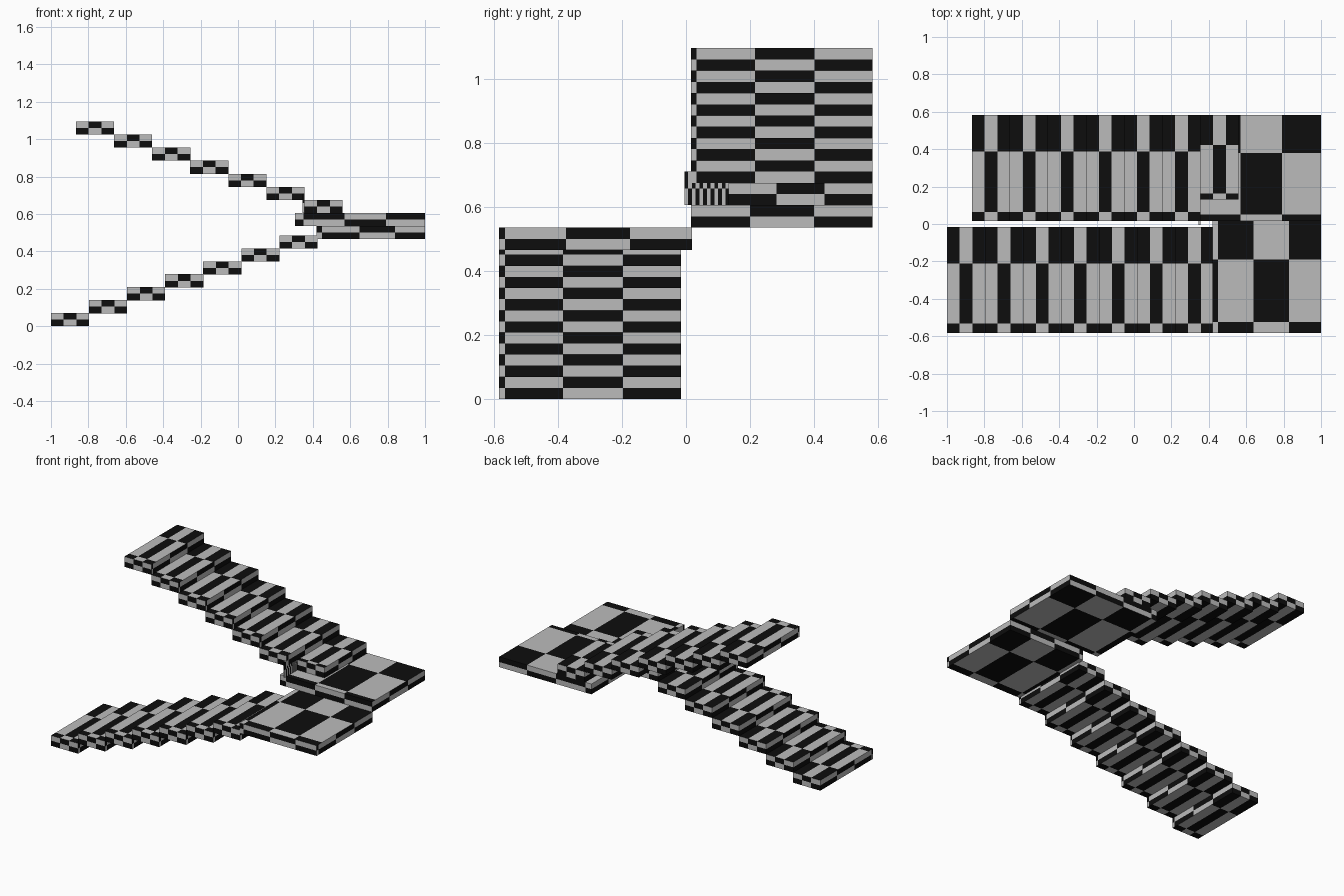
import bpy, bmesh

if "Cube" in bpy.data.objects:
    bpy.data.objects.remove(bpy.data.objects["Cube"])

def material(name, v):
    m = bpy.data.materials.new(name)
    m.diffuse_color = (v, v, v, 1)
    m.use_nodes = True
    m.node_tree.nodes["Principled BSDF"].inputs["Base Color"].default_value = m.diffuse_color
    return m

GREY = material("light grey", 0.5)
BLACK = material("black", 0.004)

def panel(bm, axis, level, us, vs, flip, odd):
    """Checkered rectangle across one axis, cut at the us and vs lines."""
    a, b = [i for i in range(3) if i != axis]
    for i in range(len(us) - 1):
        for j in range(len(vs) - 1):
            verts = []
            for u, v in ((us[i], vs[j]), (us[i+1], vs[j]),
                         (us[i+1], vs[j+1]), (us[i], vs[j+1])):
                p = [0, 0, 0]
                p[axis], p[a], p[b] = level, u, v
                verts.append(bm.verts.new(p))
            if flip:
                verts.reverse()
            bm.faces.new(verts).material_index = (i + j + odd) % 2

def slab(name, lo, hi, top_x, top_y, front_x, side_y, odd_top, odd_front, odd_side):
    """Box with its own check lines on the top, front and end faces."""
    bm = bmesh.new()
    def lines(k, cuts):
        return [lo[k]] + list(cuts) + [hi[k]]
    z = lines(2, [(lo[2] + hi[2]) / 2])
    for level, end in ((lo, 0), (hi, 1)):
        panel(bm, 2, level[2], lines(0, top_x), lines(1, top_y), not end, odd_top)
        panel(bm, 1, level[1], lines(0, front_x), z, end, odd_front)
        panel(bm, 0, level[0], lines(1, side_y), z, not end, odd_side)
    bmesh.ops.remove_doubles(bm, verts=bm.verts, dist=1e-5)
    me = bpy.data.meshes.new(name)
    bm.to_mesh(me)
    bm.free()
    me.materials.append(GREY)
    me.materials.append(BLACK)
    ob = bpy.data.objects.new(name, me)
    bpy.context.collection.objects.link(ob)
    return ob

W, D, T, RUN = 0.204, 0.567, 0.07, 0.2035

def step(name, x, y, z, depth=D):
    thirds = [x + W / 3, x + 2 * W / 3]
    if depth == D:
        ty, sy, odd = [y + 0.05, y + 0.372], [y + 0.018, y + 0.2, y + 0.386], 1
    else:
        ty, sy, odd = [y + 0.03, y + 0.29], [y + 0.15, y + 0.3], 1
    slab(name, (x, y, z), (x + W, y + depth, z + T),
         thirds, ty, thirds, sy, 1, 1, 0 if depth == D else 1)

# two flights of seven steps; the first upper step is shorter
for i in range(7):
    step(f"lower_step_{i+1}", -1 + RUN * i, -0.583, 0.0693 * i)
    if i == 0:
        step("upper_step_1", 0.355, 0.132, 0.605, 0.45)
    else:
        step(f"upper_step_{i+1}", 0.355 - RUN * i, 0.015, 0.605 + T * i)

# two landings
slab("lower_landing", (0.42, -0.583, 0.465), (1, 0.018, 0.535),
     [0.45, 0.64, 0.83], [-0.525, -0.19], [0.45, 0.65, 0.84],
     [-0.565, -0.375, -0.175], 0, 0, 0)
slab("upper_landing", (0.305, 0.015, 0.535), (1, 0.582, 0.605),
     [0.35, 0.57, 0.79], [0.05, 0.38], [0.35, 0.57, 0.79],
     [0.2, 0.4], 0, 1, 1)

# thin striped plate beside the first upper step
n = 12
slab("striped_plate", (0.345, -0.005, 0.605), (0.355, 0.135, 0.71),
     [], [], [], [-0.005 + 0.14 * k / n for k in range(1, n)], 0, 0, 0)
